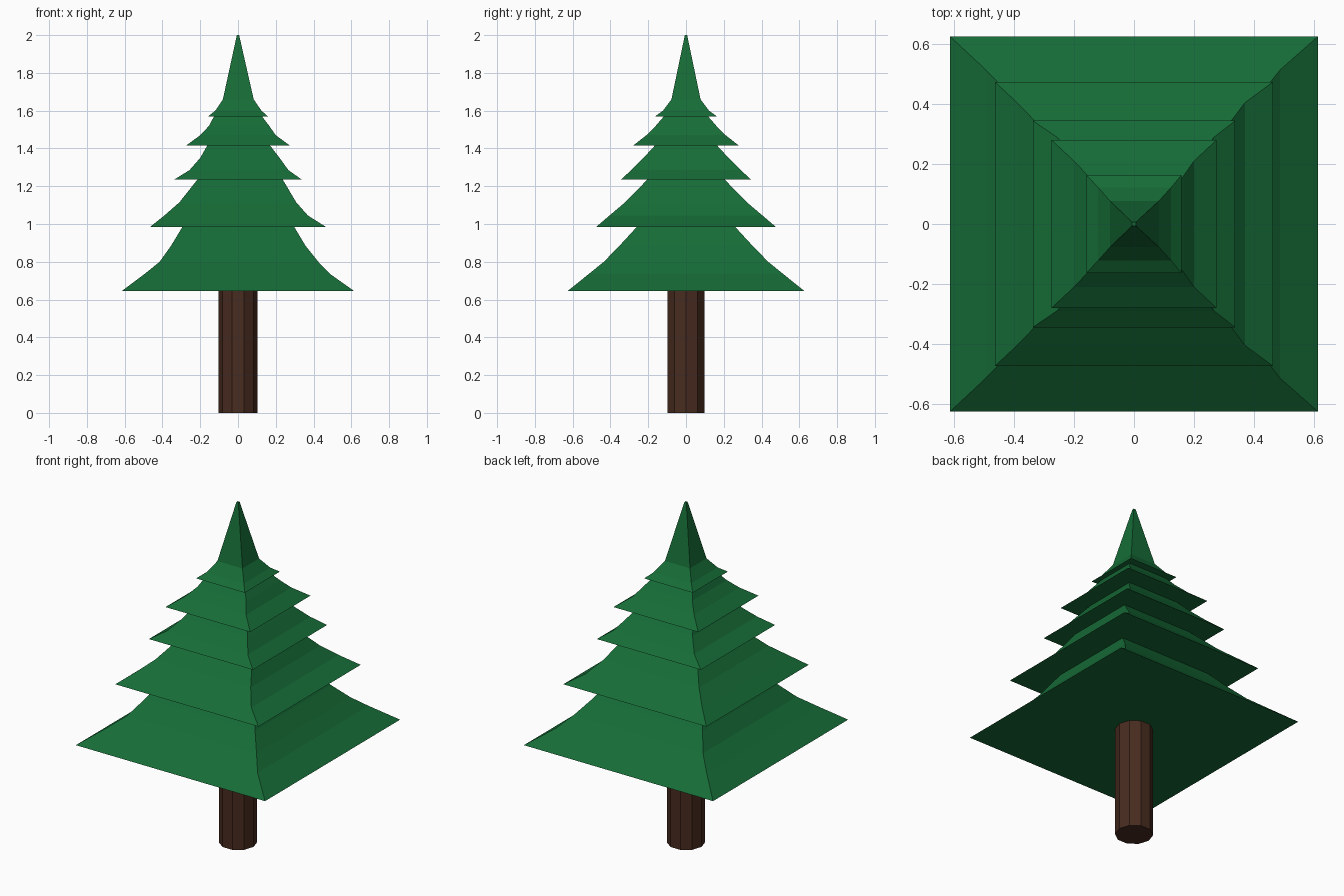
import bpy, bmesh

if "Cube" in bpy.data.objects:
    bpy.data.objects.remove(bpy.data.objects["Cube"])


def material(name, rgb):
    m = bpy.data.materials.new(name)
    m.diffuse_color = (*rgb, 1)
    m.use_nodes = True
    m.node_tree.nodes["Principled BSDF"].inputs["Base Color"].default_value = m.diffuse_color
    return m


def finish(bm, name, mat):
    bmesh.ops.recalc_face_normals(bm, faces=bm.faces)
    me = bpy.data.meshes.new(name)
    bm.to_mesh(me)
    bm.free()
    ob = bpy.data.objects.new(name, me)
    ob.data.materials.append(mat)
    bpy.context.collection.objects.link(ob)
    return ob


green = material("needles", (0.008, 0.15, 0.038))
brown = material("bark", (0.065, 0.025, 0.014))

# Foliage: square rings stacked upward; each tier: (z, half x left, half x right, half y)
tiers = [
    [(0.645, .615, .615, .627), (0.735, .495, .488, .515), (0.80, .415, .425, .435),
     (0.884, .355, .358, .353), (0.985, .294, .297, .26)],
    [(0.985, .465, .465, .475), (1.045, .39, .37, .405), (1.115, .31, .308, .322),
     (1.235, .215, .237, .205)],
    [(1.235, .338, .338, .345), (1.285, .257, .267, .29), (1.35, .2, .22, .225),
     (1.415, .163, .17, .165)],
    [(1.415, .275, .275, .28), (1.47, .2, .2, .21), (1.52, .153, .165, .16),
     (1.57, .127, .127, .117)],
    [(1.57, .158, .158, .163), (1.60, .12, .124, .122), (1.66, .08, .083, .077),
     (2.0, .006, .006, .006)],
]

bm = bmesh.new()
rings = []
for z, left, right, hy in sum(tiers, []):
    rings.append([bm.verts.new(p) for p in
                  ((-left, -hy, z), (right, -hy, z), (right, hy, z), (-left, hy, z))])
for a, b in zip(rings, rings[1:]):
    for i in range(4):
        j = (i + 1) % 4
        bm.faces.new((a[i], a[j], b[j], b[i]))
bm.faces.new(rings[0][::-1])
bm.faces.new(rings[-1])
finish(bm, "foliage", green)

# Trunk: ten-sided post
bpy.ops.mesh.primitive_cylinder_add(vertices=10, radius=0.102, depth=0.65,
                                    location=(0, 0, 0.325))
trunk = bpy.context.object
trunk.name = "trunk"
trunk.rotation_euler[2] = 1.5707963
trunk.data.materials.append(brown)
